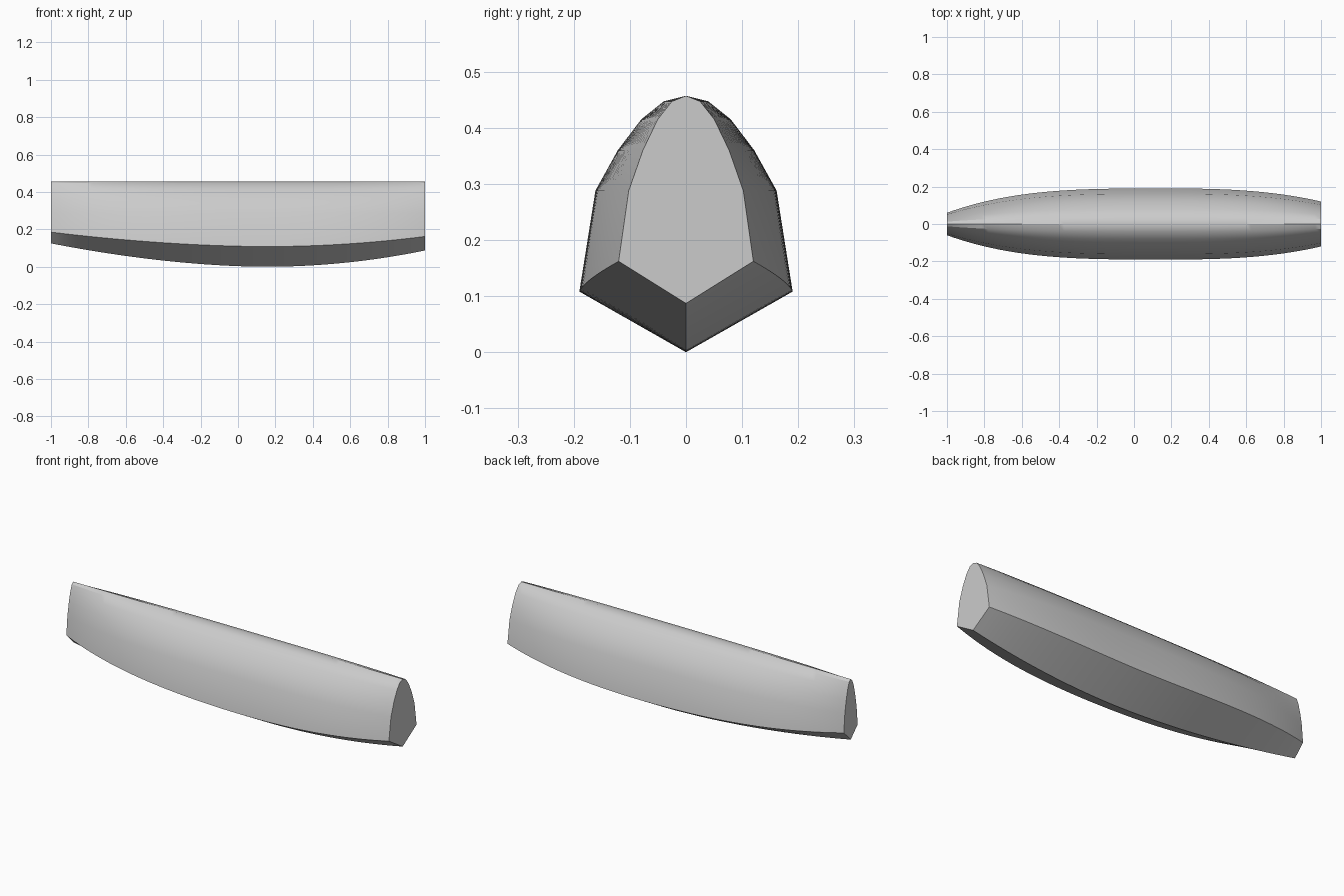
import bpy, bmesh

cube = bpy.data.objects.get("Cube")
if cube:
    bpy.data.objects.remove(cube, do_unlink=True)

grey = bpy.data.materials.new("light_grey")
grey.use_nodes = True
colour = (0.6, 0.6, 0.6, 1)
grey.diffuse_color = colour
grey.node_tree.nodes["Principled BSDF"].inputs["Base Color"].default_value = colour

STATIONS = 64
WIDEST = 0.15   # x of the widest, deepest station
# Upper side: share of half beam, height
UPPER = [(0.85, 0.288), (0.64, 0.36), (0.42, 0.415), (0.21, 0.447)]
TOP = 0.457


def section(x):
    """Closed hull outline at one station."""
    if x < WIDEST:
        t = (WIDEST - x) / (1 + WIDEST)
        beam = 0.19 - 0.13 * t ** 3.2
        keel, chine = 0.125 * t ** 1.8, 0.108 + 0.077 * t ** 1.8
    else:
        t = (x - WIDEST) / (1 - WIDEST)
        beam = 0.19 - 0.07 * t ** 2.8
        keel, chine = 0.087 * t ** 2, 0.108 + 0.054 * t ** 2
    side = [(beam, chine)] + [(beam * s, z) for s, z in UPPER]
    return ([(x, 0, keel)] + [(x, y, z) for y, z in side] + [(x, 0, TOP)]
            + [(x, -y, z) for y, z in reversed(side)])


# Hull lofted from bow to stern
bm = bmesh.new()
rings = [[bm.verts.new(p) for p in section(-1 + 2 * i / STATIONS)]
         for i in range(STATIONS + 1)]
n = len(rings[0])
for a, b in zip(rings, rings[1:]):
    for j in range(n):
        k = (j + 1) % n
        bm.faces.new((a[j], a[k], b[k], b[j]))
# Flat bow and stern plates
bm.faces.new(rings[0])
bm.faces.new(rings[-1])
bmesh.ops.recalc_face_normals(bm, faces=bm.faces)

mesh = bpy.data.meshes.new("hull")
bm.to_mesh(mesh)
bm.free()
mesh.materials.append(grey)
hull = bpy.data.objects.new("hull", mesh)
bpy.context.collection.objects.link(hull)
bpy.context.view_layer.objects.active = hull
hull.select_set(True)
bpy.ops.object.shade_smooth_by_angle(angle=0.52)
